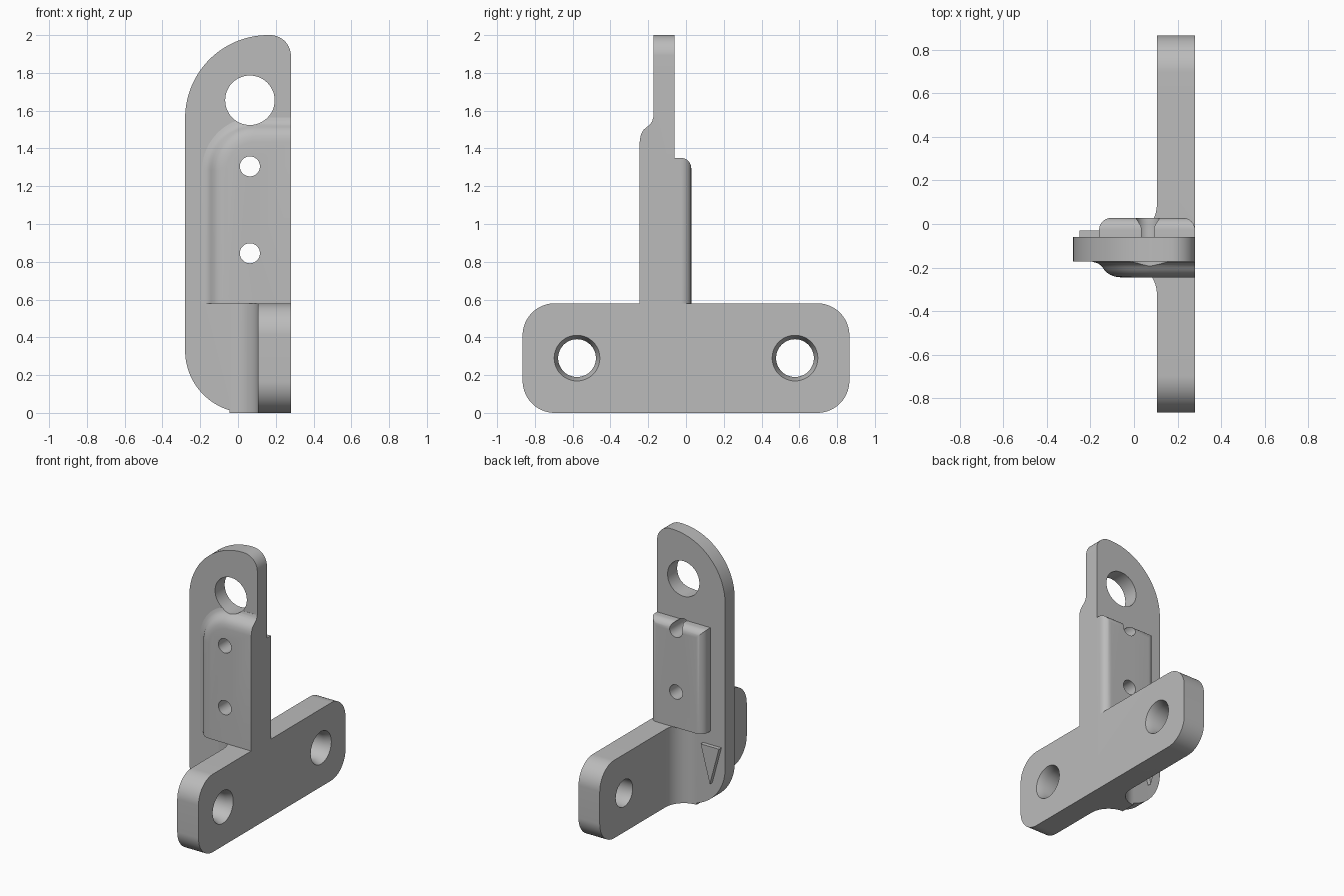
import bpy, bmesh, math

cube = bpy.data.objects.get("Cube")
if cube:
    bpy.data.objects.remove(cube, do_unlink=True)

grey = bpy.data.materials.new("plain grey")
grey.use_nodes = True
grey.diffuse_color = (0.5, 0.5, 0.5, 1)
grey.node_tree.nodes["Principled BSDF"].inputs["Base Color"].default_value = (0.5, 0.5, 0.5, 1)

RIGHT = 0.28                      # flat mounting side of the bracket
FRONT, BACK = -0.173, -0.06       # faces of the upright
PLATE_X, PLATE_Z = 0.105, 0.58    # inner face and height of the base plate


def arc(cx, cy, r, start, end, n=20):
    """Points along an arc, angles in degrees."""
    steps = [math.radians(start + (end - start) * i / n) for i in range(n + 1)]
    return [(cx + r * math.cos(a), cy + r * math.sin(a)) for a in steps]


def loft(name, rings):
    """Closed solid through a row of matching 3D rings."""
    bm = bmesh.new()
    rows = [[bm.verts.new(p) for p in ring] for ring in rings]
    for a, b in zip(rows, rows[1:]):
        for i in range(len(a)):
            j = (i + 1) % len(a)
            bm.faces.new((a[i], a[j], b[j], b[i]))
    bm.faces.new(rows[0])
    bm.faces.new(rows[-1])
    bmesh.ops.recalc_face_normals(bm, faces=bm.faces)
    mesh = bpy.data.meshes.new(name)
    bm.to_mesh(mesh)
    bm.free()
    mesh.materials.append(grey)
    obj = bpy.data.objects.new(name, mesh)
    bpy.context.collection.objects.link(obj)
    return obj


def along_y(outline, y):
    return [(x, y, z) for x, z in outline]


def along_x(outline, x):
    return [(x, y, z) for y, z in outline]


def combine(target, other, operation):
    """Apply a boolean and remove the used part."""
    mod = target.modifiers.new("join", 'BOOLEAN')
    mod.operation, mod.object, mod.solver = operation, other, 'EXACT'
    bpy.context.view_layer.objects.active = target
    bpy.ops.object.modifier_apply(modifier=mod.name)
    bpy.data.objects.remove(other, do_unlink=True)


# Upright with a large arc above and below on its outer side
outline = ([(RIGHT, 0)] + arc(0.05, 0.33, 0.33, 270, 180, 32)
           + arc(0.16, 1.56, 0.44, 180, 90, 40) + arc(0.17, 1.89, 0.11, 90, 0))
bracket = loft("bracket", [along_y(outline, y) for y in (FRONT, BACK)])

# Base plate with rounded corners
w, r = 0.865, 0.17
corners = (arc(w - r, r, r, -90, 0) + arc(w - r, PLATE_Z - r, r, 0, 90)
           + arc(r - w, PLATE_Z - r, r, 90, 180) + arc(r - w, r, r, 180, 270))
base_plate = loft("base_plate", [along_x(corners, x) for x in (PLATE_X, RIGHT)])
combine(bracket, base_plate, 'UNION')

# Concave fillets joining plate and upright
f = 0.15
web = ([(0.2, FRONT - f)] + arc(PLATE_X - f, FRONT - f, f, 0, 90)
       + arc(PLATE_X - f, BACK + f, f, -90, 0) + [(0.2, BACK + f)])
fillet = loft("fillet", [[(x, y, z) for x, y in web] for z in (0, PLATE_Z)])
combine(bracket, fillet, 'UNION')


# Front pad, swelling softly out of the upright
def front_pad_outline(inset):
    r = 0.28 - inset
    return ([(RIGHT, PLATE_Z), (inset - 0.19, PLATE_Z)]
            + arc(0.09, 1.285, r, 180, 90) + [(RIGHT, 1.285 + r)])


swell = [(0, -0.15), (0, -0.174), (0.02, -0.179), (0.036, -0.188), (0.045, -0.198), (0.053, -0.21),
         (0.065, -0.223), (0.08, -0.233), (0.1, -0.241), (0.13, -0.245)]
front_pad = loft("front_pad", [along_y(front_pad_outline(i), y) for i, y in swell])
combine(bracket, front_pad, 'UNION')


# Back pad with rounded sides and top
def back_pad_outline(inset):
    left, right, top = inset - 0.16, RIGHT - inset, 1.35 - inset
    return [(left, PLATE_Z), (right, PLATE_Z), (right, top), (left, top)]


e, pad_y = 0.055, 0.028
levels = [(0, -0.1)] + [(e - c, pad_y - e + s) for c, s in arc(0, 0, e, 0, 90, 10)]
back_pad = loft("back_pad", [along_y(back_pad_outline(i), y) for i, y in levels])
combine(bracket, back_pad, 'UNION')

# Raised direction arrow on the back
arrow = loft("arrow", [along_y([(-0.25, 0.48), (-0.1, 0.48), (-0.175, 0.2)], y)
                       for y in (-0.1, -0.03)])
combine(bracket, arrow, 'UNION')

# Holes through the upright
for z, radius in ((1.655, 0.131), (1.305, 0.053), (0.845, 0.053)):
    ring = arc(0.063, z, radius, 0, 360, 48)[:-1]
    combine(bracket, loft("hole", [along_y(ring, y) for y in (-0.4, 0.2)]), 'DIFFERENCE')

# Countersunk holes in the base plate
for side in (-1, 1):
    steps = [(0, 0.1), (RIGHT - 0.05, 0.1), (RIGHT, 0.121), (0.35, 0.15)]
    rings = [along_x(arc(side * 0.577, 0.29, radius, 0, 360, 48)[:-1], x) for x, radius in steps]
    combine(bracket, loft("screw_hole", rings), 'DIFFERENCE')

bpy.ops.object.select_all(action='DESELECT')
bracket.select_set(True)
bpy.context.view_layer.objects.active = bracket
bpy.ops.object.shade_smooth_by_angle(angle=math.radians(30))
